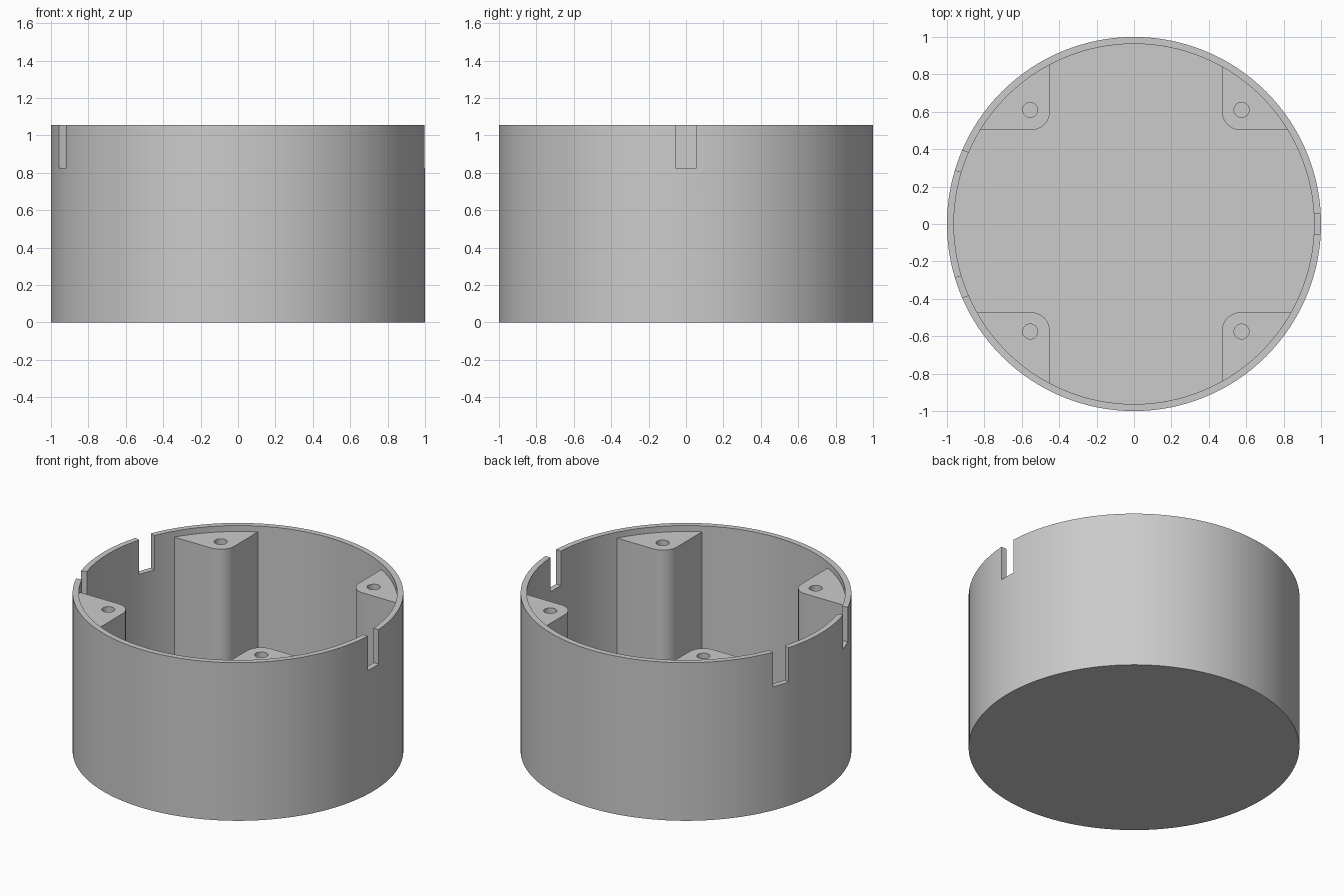
import bpy, bmesh
from math import sin, cos, radians, atan2, sqrt
from mathutils import Matrix

if "Cube" in bpy.data.objects:
    bpy.data.objects.remove(bpy.data.objects["Cube"])

HEIGHT, INNER, FLOOR, POST_TOP = 1.055, 0.963, 0.04, 1.015
SEGMENTS = 128

# Single plain grey
grey = bpy.data.materials.new("plain_grey")
grey.use_nodes = True
colour = (0.6, 0.6, 0.6, 1)
grey.diffuse_color = colour
grey.node_tree.nodes["Principled BSDF"].inputs["Base Color"].default_value = colour


def prism(name, outline, z0, z1):
    """Extrude a flat outline between two heights."""
    bm = bmesh.new()
    face = bm.faces.new([bm.verts.new((x, y, z0)) for x, y in outline])
    top = bmesh.ops.extrude_face_region(bm, geom=[face])["geom"]
    bmesh.ops.translate(bm, vec=(0, 0, z1 - z0),
                        verts=[v for v in top if isinstance(v, bmesh.types.BMVert)])
    bmesh.ops.recalc_face_normals(bm, faces=bm.faces)
    mesh = bpy.data.meshes.new(name)
    bm.to_mesh(mesh)
    bm.free()
    obj = bpy.data.objects.new(name, mesh)
    mesh.materials.append(grey)
    bpy.context.collection.objects.link(obj)
    return obj


def arc(cx, cy, r, start, end, n):
    angles = [start + (end - start) * i / n for i in range(n + 1)]
    return [(cx + r * cos(a), cy + r * sin(a)) for a in angles]


def circle(cx, cy, r, n):
    return arc(cx, cy, r, 0, radians(360), n)[:-1]


def activate(obj):
    bpy.ops.object.select_all(action='DESELECT')
    obj.select_set(True)
    bpy.context.view_layer.objects.active = obj


def cut(obj, cutter):
    mod = obj.modifiers.new("cut", 'BOOLEAN')
    mod.operation, mod.solver, mod.object = 'DIFFERENCE', 'EXACT', cutter
    activate(obj)
    bpy.ops.object.modifier_apply(modifier=mod.name)
    bpy.data.objects.remove(cutter)


def smooth(obj):
    activate(obj)
    bpy.ops.object.shade_smooth_by_angle(angle=radians(30))


# Round cup with a thin wall
cup = prism("round_housing", circle(0, 0, 1, SEGMENTS), 0, HEIGHT)
cut(cup, prism("cavity_cutter", circle(0, 0, INNER, SEGMENTS), FLOOR, HEIGHT + 0.2))

# Three cable slots in the rim
for angle in (0, 160, 200):
    slot = prism("slot_cutter", [(0.85, -0.056), (1.1, -0.056), (1.1, 0.056), (0.85, 0.056)],
                 0.825, HEIGHT + 0.2)
    slot.data.transform(Matrix.Rotation(radians(angle), 4, 'Z'))
    cut(cup, slot)
smooth(cup)

# Four screw posts, rounded inward and sunk into the wall and floor
R, FILLET = 0.98, 0.1
for side, sx, a, hx in (("left", 1, 0.47, 0.575), ("right", -1, 0.45, 0.555)):
    for end, sy, b, hy in (("front", -1, 0.472, 0.575), ("back", 1, 0.502, 0.61)):
        outline = arc(a + FILLET, b + FILLET, FILLET, radians(180), radians(270), 10)
        outline += arc(0, 0, R, atan2(b, sqrt(R * R - b * b)),
                       atan2(sqrt(R * R - a * a), a), 16)
        post = prism(f"{end}_{side}_screw_post",
                     [(sx * x, sy * y) for x, y in outline], FLOOR / 2, POST_TOP)
        cut(post, prism("screw_hole_cutter", circle(sx * hx, sy * hy, 0.04, 32),
                        POST_TOP - 0.4, POST_TOP + 0.1))
        smooth(post)
